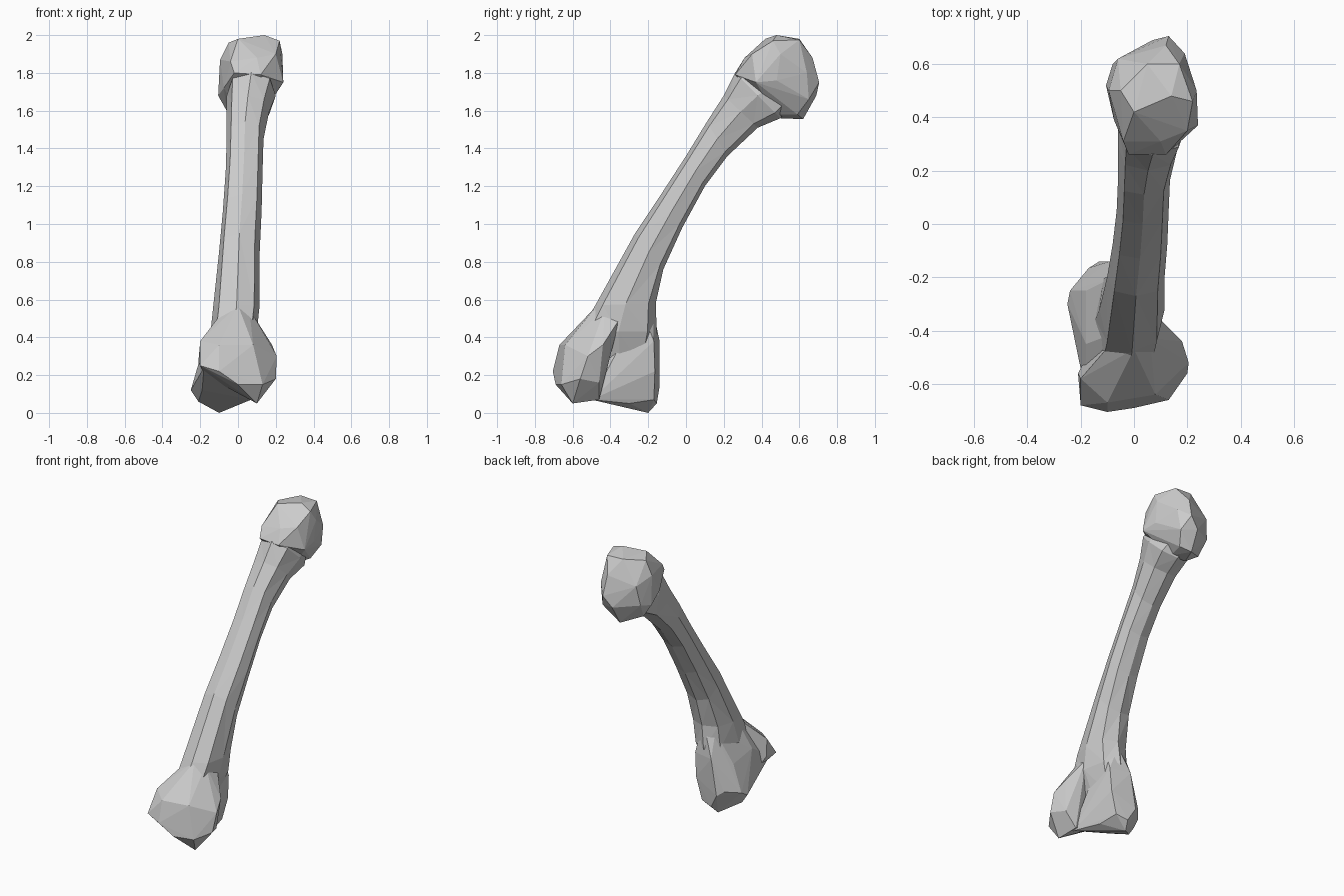
import bpy
import bmesh
from math import cos, sin, pi, copysign
from mathutils import Vector

SIDES = 8

if "Cube" in bpy.data.objects:
    bpy.data.objects.remove(bpy.data.objects["Cube"], do_unlink=True)

# Single bone colour
bone_grey = bpy.data.materials.new("bone_grey")
bone_grey.use_nodes = True
colour = (0.6, 0.6, 0.6, 1)
bone_grey.diffuse_color = colour
bone_grey.node_tree.nodes["Principled BSDF"].inputs["Base Color"].default_value = colour


def finish(bm, name):
    """Turn a bmesh into a flat-shaded, triangulated bone part."""
    bmesh.ops.triangulate(bm, faces=bm.faces[:])
    bmesh.ops.recalc_face_normals(bm, faces=bm.faces[:])
    mesh = bpy.data.meshes.new(name)
    bm.to_mesh(mesh)
    bm.free()
    mesh.materials.append(bone_grey)
    part = bpy.data.objects.new(name, mesh)
    bpy.context.scene.collection.objects.link(part)
    return part


def squarish(value):
    """Push a sine or cosine outwards, for a boxier oval."""
    return copysign(abs(value) ** 0.8, value)


def ring(bm, front, back, right, left):
    """Tilted oval between a front and a back (y, z) point and two x limits."""
    front, back = Vector((0, *front)), Vector((0, *back))
    middle, depth = (front + back) / 2, (back - front) / 2
    verts = []
    for i in range(SIDES):
        angle = 2 * pi * i / SIDES
        across = (right + left) / 2 + squarish(cos(angle)) * (left - right) / 2
        point = middle + depth * squarish(sin(angle))
        verts.append(bm.verts.new((across, point.y, point.z)))
    return verts


def loft(name, sections):
    """Skin a row of rings and close both ends."""
    bm = bmesh.new()
    rings = [ring(bm, *section) for section in sections]
    for low, high in zip(rings, rings[1:]):
        for i in range(SIDES):
            j = (i + 1) % SIDES
            bm.faces.new((low[i], low[j], high[j], high[i]))
    bm.faces.new(rings[0])
    bm.faces.new(rings[-1])
    return finish(bm, name)


def knuckle(name, points):
    """Faceted lump wrapped tightly around its corner points."""
    bm = bmesh.new()
    verts = [bm.verts.new(point) for point in points]
    result = bmesh.ops.convex_hull(bm, input=verts)
    loose = {v for v in result["geom_interior"] if isinstance(v, bmesh.types.BMVert)}
    bmesh.ops.delete(bm, geom=list(loose), context="VERTS")
    return finish(bm, name)


# Slanted shaft and flaring neck: front, back, right, left
bone = loft("bone", [
    ((-.5, .25), (-.2, .25), -.1, .03),
    ((-.56, .43), (-.155, .43), -.145, .1),
    ((-.48, .57), (-.16, .58), -.13, .115),
    ((-.27, .95), (-.12, .76), -.1, .115),
    ((-.13, 1.16), (-.02, .98), -.08, .125),
    ((0, 1.36), (.1, 1.2), -.065, .13),
    ((.11, 1.54), (.22, 1.36), -.06, .135),
    ((.2, 1.68), (.38, 1.51), -.06, .165),
    ((.26, 1.8), (.5, 1.56), -.06, .2),
    ((.36, 1.84), (.55, 1.62), -.04, .17),
])

# Rounded head, bulging back and to both sides of the neck
head = knuckle("head", [
    (0, .42, 1.98), (.14, .48, 2), (.22, .46, 1.97), (.05, .6, 1.98),
    (.17, .6, 1.975), (-.05, .5, 1.96), (-.04, .31, 1.86), (.1, .31, 1.88),
    (.2, .35, 1.9), (-.02, .26, 1.8), (.12, .26, 1.79), (-.095, .5, 1.87),
    (-.105, .52, 1.68), (-.075, .39, 1.72), (.24, .37, 1.75), (.235, .5, 1.9),
    (.23, .48, 1.76), (.19, .64, 1.8), (.17, .65, 1.66), (.13, .705, 1.75),
    (.07, .69, 1.68), (.12, .67, 1.88), (-.06, .62, 1.83), (-.08, .6, 1.7),
    (.06, .62, 1.555), (.01, .5, 1.56), (.13, .59, 1.58), (-.06, .54, 1.6),
    (.1, .47, 1.58),
])

# Front knuckle: broad wedge running down to a point on the left
front_knuckle = knuckle("front_knuckle", [
    (-.07, -.43, .55), (.06, -.43, .55), (0, -.47, .57), (.09, -.35, .5),
    (-.2, -.58, .38), (-.21, -.56, .27), (-.2, -.68, .25), (-.1, -.705, .22),
    (-.1, -.67, .36), (.08, -.64, .36), (0, -.69, .15), (.1, -.6, .05),
    (.13, -.66, .15), (.2, -.56, .18), (.205, -.52, .3), (.18, -.44, .36),
    (.16, -.46, .16), (.08, -.46, .07), (-.18, -.5, .2),
])

# Back knuckle: deep block swelling out on the right
back_knuckle = knuckle("back_knuckle", [
    (-.08, -.2, .54), (.04, -.24, .56), (-.02, -.175, .55), (-.1, -.42, .52),
    (-.09, -.14, .38), (.05, -.17, .38), (-.13, -.14, .14), (-.17, -.165, .17),
    (-.25, -.3, .12), (-.24, -.25, .15), (-.21, -.3, .06), (-.1, -.2, 0),
    (-.08, -.155, .05), (0, -.17, .07), (.04, -.165, .22), (.02, -.3, .05),
    (.07, -.5, .07), (-.19, -.44, .12), (-.18, -.64, .24), (-.18, -.25, .33),
    (-.18, -.45, .36),
])

# Fuse the head and knuckles into the shaft
bpy.context.view_layer.objects.active = bone
for part in (head, front_knuckle, back_knuckle):
    fuse = bone.modifiers.new("fuse", "BOOLEAN")
    fuse.operation = "UNION"
    fuse.solver = "EXACT"
    fuse.object = part
    bpy.ops.object.modifier_apply(modifier=fuse.name)
    bpy.data.objects.remove(part, do_unlink=True)
